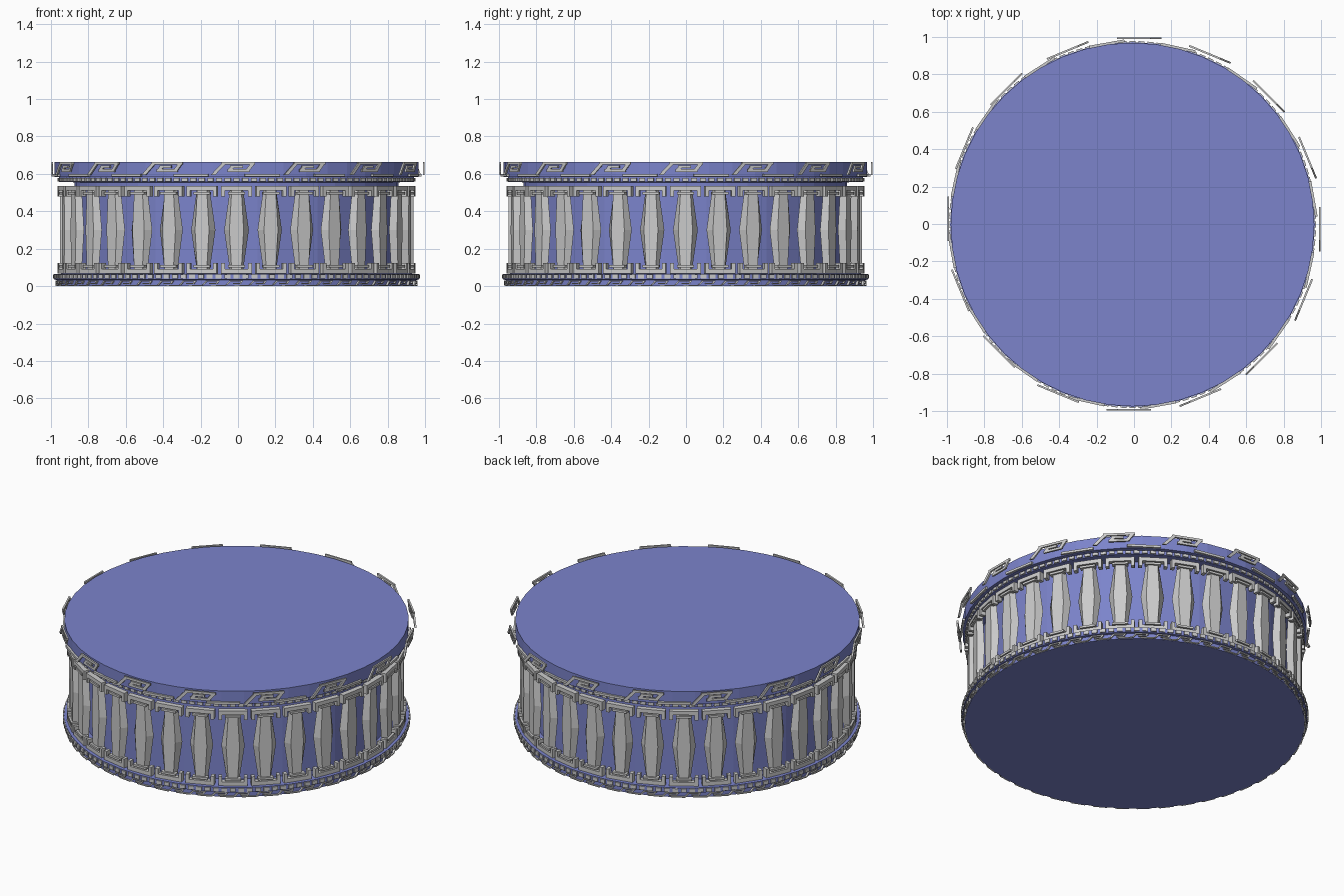
import bpy, bmesh, math
from mathutils import Vector

if "Cube" in bpy.data.objects:
    bpy.data.objects.remove(bpy.data.objects["Cube"])

CX, CY = -0.008, -0.003
blue = bpy.data.materials.new("blue")
blue.diffuse_color = (0.2, 0.23, 0.6, 1)
blue.use_nodes = True
blue.node_tree.nodes["Principled BSDF"].inputs["Base Color"].default_value = blue.diffuse_color


def finish(bm, name, mat=None):
    bmesh.ops.recalc_face_normals(bm, faces=bm.faces)
    me = bpy.data.meshes.new(name)
    bm.to_mesh(me)
    bm.free()
    ob = bpy.data.objects.new(name, me)
    bpy.context.collection.objects.link(ob)
    if mat:
        me.materials.append(mat)
    return ob


def prism(bm, ang, back, front, r0, r1, cx=CX, cy=CY):
    """Radial prism: outlines in (tangent, z), back at r0 and front at r1."""
    rad = Vector((math.cos(ang), math.sin(ang)))
    tan = Vector((-rad.y, rad.x))

    def place(pts, r):
        return [bm.verts.new((cx + rad.x * r + tan.x * u,
                              cy + rad.y * r + tan.y * u, z)) for u, z in pts]
    a, b = place(back, r0), place(front, r1)
    bm.faces.new(a[::-1])
    bm.faces.new(b)
    n = len(a)
    for i in range(n):
        j = (i + 1) % n
        bm.faces.new((a[i], a[j], b[j], b[i]))


def rect(u0, u1, z0, z1):
    return [(u0, z0), (u1, z0), (u1, z1), (u0, z1)]


def stroke(bm, ang, pts, w, h, r0, r1, **k):
    """Angular ribbon: flat bars of height h, slanted risers of width w."""
    for (u0, z0), (u1, z1) in zip(pts, pts[1:]):
        if abs(z1 - z0) < 1e-6:
            a, b = min(u0, u1), max(u0, u1)
            q = rect(a - w / 2, b + w / 2, z0 - h / 2, z0 + h / 2)
        else:
            q = [(u0 - w / 2, z0), (u0 + w / 2, z0), (u1 + w / 2, z1), (u1 - w / 2, z1)]
        prism(bm, ang, q, q, r0, r1, **k)


# Drum body: one turned profile with stepped rims
profile = [(0.96, 0), (0.96, 0.033), (0.975, 0.035), (0.975, 0.065), (0.865, 0.068),
           (0.865, 0.555), (0.95, 0.557), (0.95, 0.582), (0.972, 0.584), (0.972, 0.664)]
SIDES = 48
bm = bmesh.new()
rings = [[bm.verts.new((CX + r * math.cos(2 * math.pi * i / SIDES),
                        CY + r * math.sin(2 * math.pi * i / SIDES), z))
          for i in range(SIDES)] for r, z in profile]
for lo, hi in zip(rings, rings[1:]):
    for i in range(SIDES):
        j = (i + 1) % SIDES
        bm.faces.new((lo[i], lo[j], hi[j], hi[i]))
bm.faces.new(rings[0][::-1])
bm.faces.new(rings[-1])
finish(bm, "drum_body", blue)


# Lozenge columns with bevelled sides
def lozenge(end, mid, z0, z1):
    m = (z0 + z1) / 2
    return [(-end, z0), (end, z0), (mid, m), (end, z1), (-end, z1), (-mid, m)]


N = 32
angles = [-math.pi / 2 + 2 * math.pi * i / N for i in range(N)]
bm = bmesh.new()
for a in angles:
    prism(bm, a, lozenge(0.036, 0.066, 0.09, 0.51), lozenge(0.026, 0.038, 0.09, 0.51), 0.91, 0.945)
finish(bm, "lozenge_columns")

# Bracket capitals above and mirrored bases below the columns
for name, flip in (("column_capitals", False), ("column_bases", True)):
    bm = bmesh.new()
    for a in angles:
        for u0, u1, z0, z1 in ((-0.082, 0.082, 0.51, 0.534), (-0.082, -0.062, 0.478, 0.51),
                               (0.062, 0.082, 0.478, 0.51), (-0.045, 0.045, 0.49, 0.503)):
            if flip:
                z0, z1 = 0.602 - z1, 0.602 - z0
            q = rect(u0, u1, z0, z1)
            prism(bm, a, q, q, 0.925, 0.957)
    finish(bm, name)

# Rows of small dashes under the top rim and around the foot
for name, z0, z1, r in (("upper_dashes", 0.56, 0.577, 0.945), ("foot_dashes", 0.04, 0.062, 0.968)):
    bm = bmesh.new()
    for i in range(128):
        q = rect(-0.016, 0.016, z0, z1)
        prism(bm, 2 * math.pi * i / 128, q, q, r, r + 0.013)
    finish(bm, name)

# Large key pattern: flat spiral plates, linked by tails lying closer to the rim
bm = bmesh.new()
lo, hi = 0.593, 0.657
step = 2 * math.pi / 16
for i in range(16):
    a = -math.pi / 2 + i * step
    stroke(bm, a, [(-0.135, lo), (-0.075, hi), (0.08, hi), (0.05, 0.618), (-0.045, 0.618),
                   (-0.03, 0.638), (0.015, 0.638)], 0.024, 0.014, 0.988, 0.998, cx=0, cy=0)
    q = rect(-0.13, 0.06, lo - 0.007, lo + 0.007)
    prism(bm, a + step * 0.45, q, q, 0.968, 0.982)
finish(bm, "large_key_pattern")

# Small key pattern around the foot
bm = bmesh.new()
for i in range(48):
    a = -math.pi / 2 + i * 2 * math.pi / 48
    stroke(bm, a, [(-0.055, 0.005), (-0.035, 0.027), (0.03, 0.027), (0.02, 0.014),
                   (-0.015, 0.014)], 0.01, 0.006, 0.955, 0.969)
    q = rect(-0.01, 0.07, 0.001, 0.007)
    prism(bm, a, q, q, 0.955, 0.967)
finish(bm, "small_key_pattern")
